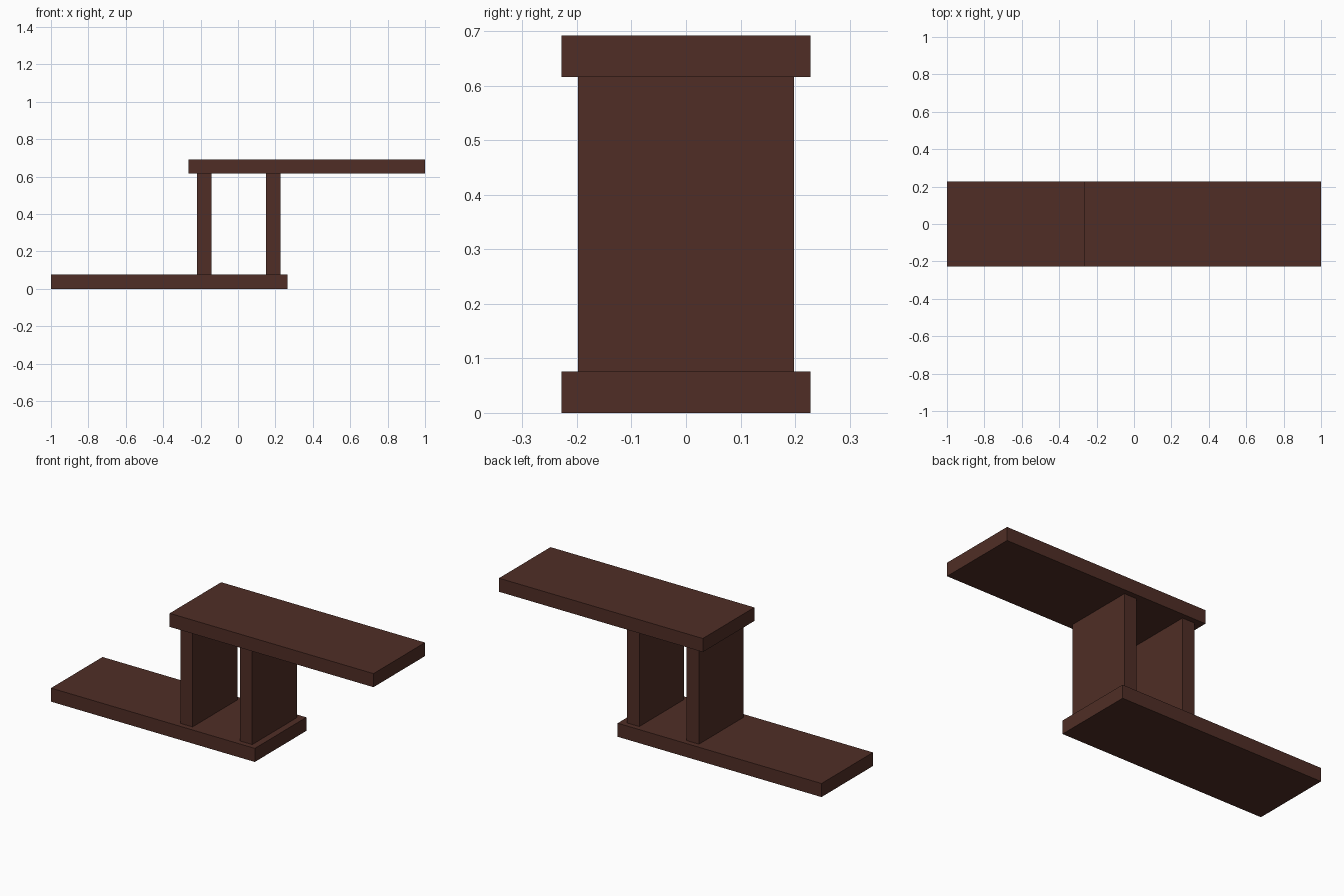
import bpy

if "Cube" in bpy.data.objects:
    bpy.data.objects.remove(bpy.data.objects["Cube"])

wood = bpy.data.materials.new("dark_brown_wood")
wood.diffuse_color = (0.08, 0.027, 0.019, 1.0)
wood.use_nodes = True
wood.node_tree.nodes["Principled BSDF"].inputs["Base Color"].default_value = wood.diffuse_color


def board(name, x0, x1, half_y, z0, z1):
    """Box spanning the given x and z ranges, centred on y = 0."""
    bpy.ops.mesh.primitive_cube_add(size=1)
    ob = bpy.context.object
    ob.name = name
    ob.location = ((x0 + x1) / 2, 0, (z0 + z1) / 2)
    ob.scale = (x1 - x0, 2 * half_y, z1 - z0)
    bpy.ops.object.transform_apply(location=True, rotation=False, scale=True)
    ob.data.materials.append(wood)
    return ob


THICK = 0.076
HEIGHT = 0.692

# Two long shelves, offset in opposite directions
board("lower_shelf", -1.0, 0.264, 0.228, 0, THICK)
board("upper_shelf", -0.264, 1.0, 0.228, HEIGHT - THICK, HEIGHT)

# Upright panels between the shelves
for name, x in (("left_upright", -0.219), ("right_upright", 0.151)):
    board(name, x, x + THICK, 0.198, THICK, HEIGHT - THICK)
